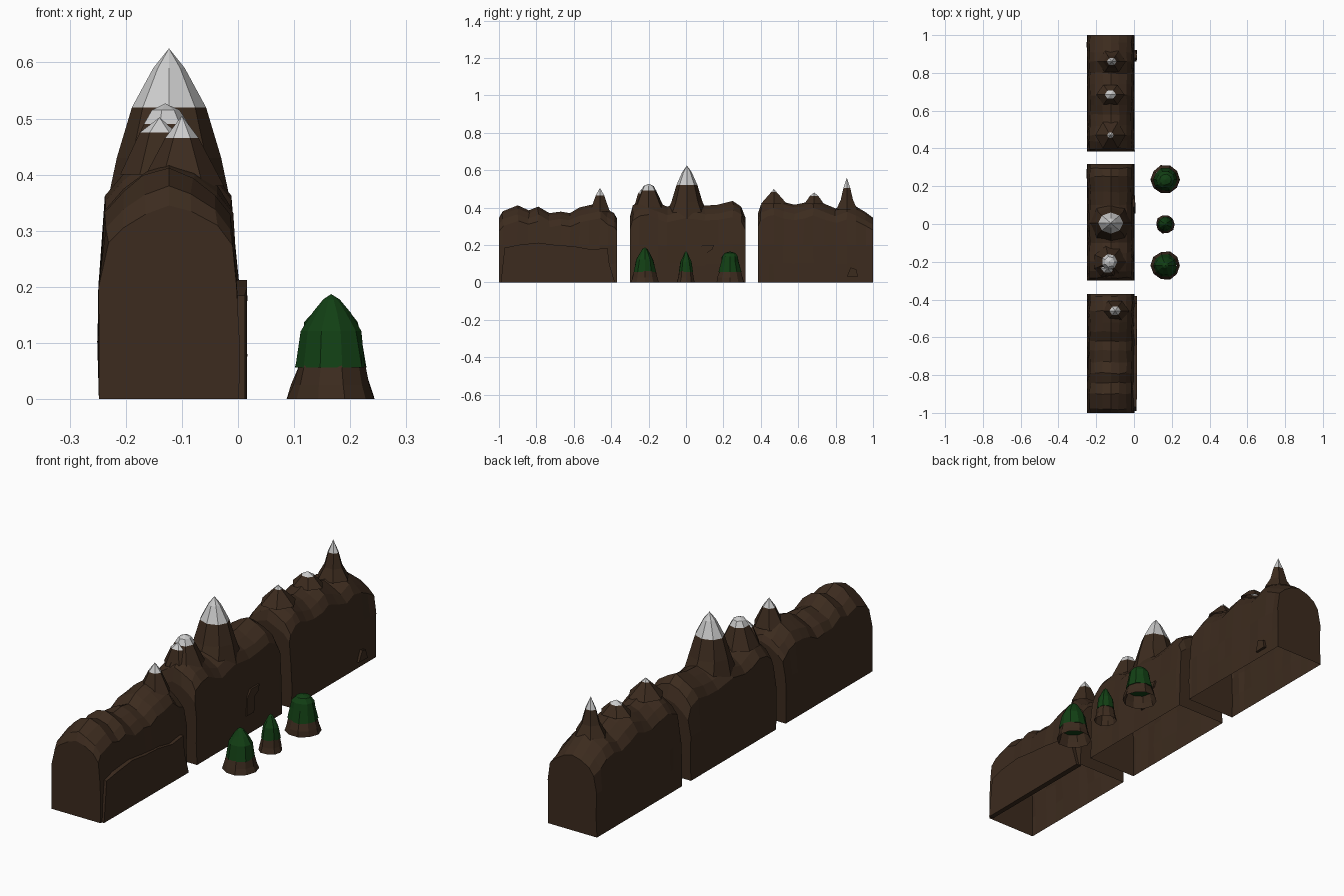
import bpy, bmesh, math, random

if "Cube" in bpy.data.objects:
    bpy.data.objects.remove(bpy.data.objects["Cube"])

random.seed(4)
CX = -0.123


def material(name, rgb):
    m = bpy.data.materials.new(name)
    m.diffuse_color = (*rgb, 1)
    m.use_nodes = True
    m.node_tree.nodes["Principled BSDF"].inputs["Base Color"].default_value = m.diffuse_color
    return m


ROCK = material("rock", (0.045, 0.024, 0.013))
SNOW = material("snow", (0.75, 0.75, 0.75))
LEAF = material("leaf", (0.006, 0.05, 0.007))


def finish(name, bm, mat):
    bmesh.ops.recalc_face_normals(bm, faces=bm.faces[:])
    me = bpy.data.meshes.new(name)
    bm.to_mesh(me)
    bm.free()
    me.materials.append(mat)
    ob = bpy.data.objects.new(name, me)
    bpy.context.collection.objects.link(ob)
    return ob


def bridge(bm, a, b, closed=False):
    n = len(a)
    for i in range(n if closed else n - 1):
        j = (i + 1) % n
        bm.faces.new((a[i], a[j], b[j], b[i]))


def rough(s):
    return random.uniform(-s, s)


def ridge(name, line):
    """Hollow rock block, open below, lofted along a skyline of (y, height)."""
    bm = bmesh.new()
    rows = []
    for k, (y, h) in enumerate(line):
        end = k in (0, len(line) - 1)
        half = [(0.125, 0), (0.124, 0.1), (0.122, 0.2), (0.111, 0.8 * h),
                (0.084, 0.89 * h), (0.042, 0.96 * h)]
        pts = [(-x, z) for x, z in half] + [(0, h)] + [(x, z) for x, z in half[::-1]]
        row = []
        for x, z in pts:
            j = 0 if z == 0 or abs(x) < 0.01 else 0.004
            row.append(bm.verts.new((CX + x + rough(j), y + (0 if end else rough(j)),
                                     z + rough(j))))
        rows.append(row)
    for a, b in zip(rows, rows[1:]):
        bridge(bm, a, b)
    bm.faces.new(rows[0])
    bm.faces.new(rows[-1])
    return finish(name, bm, ROCK)


def rings(name, cx, cy, levels, sides, mat, jitter=0.0, base=False):
    """Stack of elliptical rings (z, rx, ry); a zero radius makes a tip."""
    bm = bmesh.new()
    prev = None
    for k, (z, rx, ry) in enumerate(levels):
        if rx == 0:
            tip = bm.verts.new((cx, cy, z))
            for i in range(sides):
                bm.faces.new((prev[i], prev[(i + 1) % sides], tip))
            break
        cur = []
        for i in range(sides):
            a = 2 * math.pi * i / sides
            s = 1 + rough(jitter)
            cur.append(bm.verts.new((cx + rx * s * math.cos(a), cy + ry * s * math.sin(a), z)))
        if prev:
            bridge(bm, prev, cur, True)
        elif base:
            bm.faces.new(cur)
        prev = cur
    return finish(name, bm, mat)


def peak(name, x, y, levels, snow_from, sides=8):
    """Rock cone below, snow cap above, split at one ring."""
    rings(name + "_rock", x, y, levels[:snow_from + 1], sides, ROCK)
    rings(name + "_snow_cap", x, y, levels[snow_from:], sides, SNOW)


# three mountain blocks
ridge("near_ridge", [(-1, .345), (-.98, .38), (-.9, .412), (-.84, .385), (-.79, .405),
                     (-.73, .37), (-.67, .378), (-.62, .37), (-.57, .4), (-.52, .412),
                     (-.46, .425), (-.42, .39), (-.385, .37), (-.37, .345)])
ridge("middle_ridge", [(-.3, .35), (-.285, .41), (-.25, .44), (-.2, .45), (-.15, .425),
                       (-.1, .405), (0, .43), (.1, .41), (.17, .415), (.25, .435),
                       (.295, .405), (.318, .345)])
ridge("far_ridge", [(.385, .37), (.4, .415), (.44, .44), (.47, .45), (.52, .43), (.58, .415),
                    (.63, .425), (.68, .445), (.74, .42), (.8, .395), (.86, .42),
                    (.91, .405), (.96, .375), (1, .345)])

# snowy peaks
peak("main_peak", -.123, .005, [(.34, .112, .125), (.43, .093, .083), (.52, .066, .056),
                                (.59, .028, .025), (.625, 0, 0)], 2)
peak("second_peak", -.13, -.2, [(.4, .088, .085), (.49, .042, .042),
                                (.515, .026, .028), (.527, 0, 0)], 1, 7)
peak("second_peak_shoulder", -.14, -.235, [(.4, .07, .05), (.475, .035, .025), (.502, 0, 0)], 1, 6)
peak("near_peak", -.1, -.46, [(.38, .075, .06), (.465, .03, .026), (.505, 0, 0)], 1, 6)
peak("far_peak_a", -.125, .47, [(.42, .08, .08), (.483, .018, .016), (.5, 0, 0)], 1, 6)
peak("far_peak_b", -.125, .685, [(.42, .075, .06), (.463, .03, .025), (.48, 0, 0)], 1, 6)
peak("far_peak_c", -.118, .86, [(.39, .075, .065), (.44, .045, .038), (.505, .026, .021),
                                (.56, 0, 0)], 2, 6)


def slab(name, outline, x0, x1):
    """Raised rock plate on the +x wall from a (y, z) outline."""
    bm = bmesh.new()
    inner = [bm.verts.new((x0, y, z)) for y, z in outline]
    outer = [bm.verts.new((x1 + rough(.003), y, z)) for y, z in outline]
    bridge(bm, inner, outer, True)
    bm.faces.new(outer)
    return finish(name, bm, ROCK)


# ledge and wall outcrops
slab("rock_ledge", [(-.99, 0), (-.97, .185), (-.9, .2), (-.79, .212), (-.7, .2), (-.6, .193),
                    (-.5, .175), (-.42, .185), (-.41, .1), (-.38, 0)], -.01, .014)
slab("rock_arch", [(.055, .09), (.065, .17), (.09, .2), (.15, .2), (.14, .175),
                   (.115, .16), (.105, .09)], -.01, .006)
slab("far_outcrop", [(.86, .03), (.88, .08), (.91, .07), (.92, .03)], -.01, .014)

# trees: open rocky base plus leafy cone
for name, y, r, top, blunt in (("tree_left", -.22, .078, .187, .3), ("tree_middle", 0, .05, .165, .3),
                               ("tree_right", .235, .078, .165, .5)):
    x, h = .166, top - .055
    rings(name + "_base", x, y, [(0, r, r), (.025, r * .9, r * .9), (.06, r * .76, r * .76)],
          10, ROCK, .05)
    rings(name + "_leaves", x, y, [(.056, r * .82, r * .79), (.055 + h * .5, r * .68, r * .6),
                                   (.055 + h * .75, r * (blunt + .12), r * (blunt + .06)),
                                   (.055 + h * .93, r * (blunt - .12), r * (blunt - .12)),
                                   (top, 0, 0)], 10, LEAF, .07, True)
